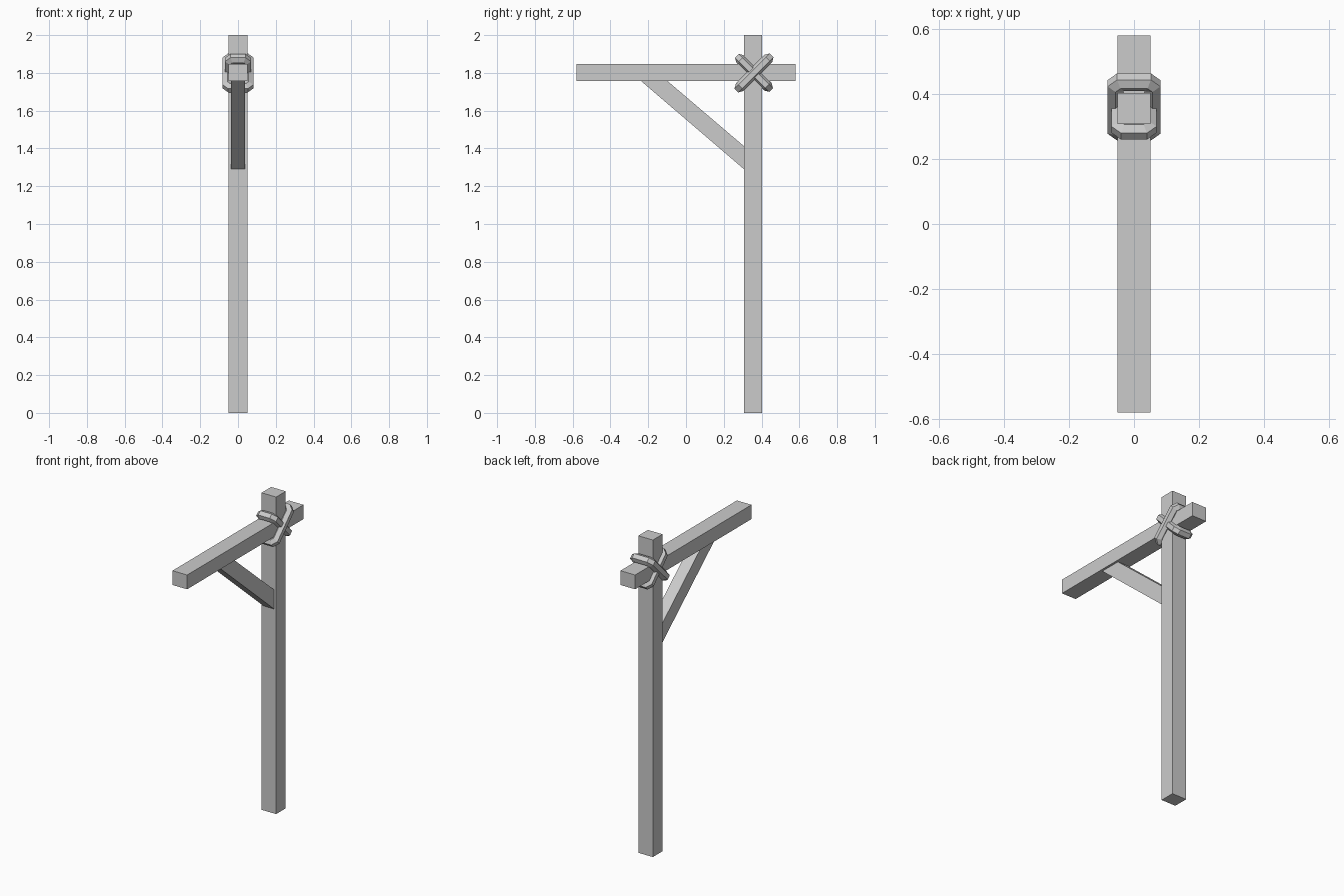
import bpy, bmesh, math
from mathutils import Vector

if "Cube" in bpy.data.objects:
    bpy.data.objects.remove(bpy.data.objects["Cube"])

HW = 0.051                      # half width of the main timbers
JOINT = Vector((0, 0.36, 1.80))  # centre of the lashed crossing


def finish(name, bm):
    bmesh.ops.recalc_face_normals(bm, faces=bm.faces)
    me = bpy.data.meshes.new(name)
    bm.to_mesh(me)
    bm.free()
    ob = bpy.data.objects.new(name, me)
    bpy.context.collection.objects.link(ob)
    return ob


def side_prism(name, profile, half_x):
    """Extrude a (y, z) outline symmetrically along x."""
    bm = bmesh.new()
    face = bm.faces.new([bm.verts.new((-half_x, y, z)) for y, z in profile])
    ext = bmesh.ops.extrude_face_region(bm, geom=[face])
    verts = [g for g in ext["geom"] if isinstance(g, bmesh.types.BMVert)]
    bmesh.ops.translate(bm, verts=verts, vec=(2 * half_x, 0, 0))
    return finish(name, bm)


def rect(y0, y1, z0, z1):
    return [(y0, z0), (y1, z0), (y1, z1), (y0, z1)]


def lashing(name, half_x, half_u, side, radius=0.028, cut=0.015):
    """Six-sided rope swept round a chamfered rectangle in a tilted plane."""
    s = math.sqrt(0.5)
    X = Vector((1, 0, 0))
    U = Vector((0, side * s, s))
    V = X.cross(U)
    flat = radius * math.cos(math.radians(30))
    a, b = half_x - flat, half_u - flat
    # chamfered centre line, with the mitre direction at each point
    path = []
    for k, (sx, su) in enumerate([(1, 1), (-1, 1), (-1, -1), (1, -1)]):
        pair = [(sx * a, su * (b - cut), 22.5), (sx * (a - cut), su * b, 67.5)]
        if k % 2:
            pair.reverse()
        for x, u, ang in pair:
            t = math.radians(ang)
            m = 1 / math.cos(math.radians(22.5))
            path.append((x, u, sx * math.cos(t) * m, su * math.sin(t) * m))
    bm = bmesh.new()
    rings = []
    for x, u, nx, nu in path:
        ring = []
        for i in range(6):
            t = math.radians(60 * i)
            off, v = radius * math.sin(t), radius * math.cos(t)
            ring.append(bm.verts.new(
                JOINT + X * (x + nx * off) + U * (u + nu * off) + V * v))
        rings.append(ring)
    for r0, r1 in zip(rings, rings[1:] + rings[:1]):
        for i in range(6):
            j = (i + 1) % 6
            bm.faces.new((r0[i], r0[j], r1[j], r1[i]))
    return finish(name, bm)


# Timbers
side_prism("post", rect(0.307, 0.403, 0, 2), HW)
side_prism("cross_beam", rect(-0.58, 0.58, 1.757, 1.847), HW)
side_prism("diagonal_brace",
           [(-0.238, 1.757), (0.307, 1.29), (0.307, 1.412), (-0.098, 1.757)], 0.037)

# Crossed rope lashings
lashing("outer_lashing", 0.081, 0.132, 1)
lashing("inner_lashing", 0.069, 0.128, -1)
